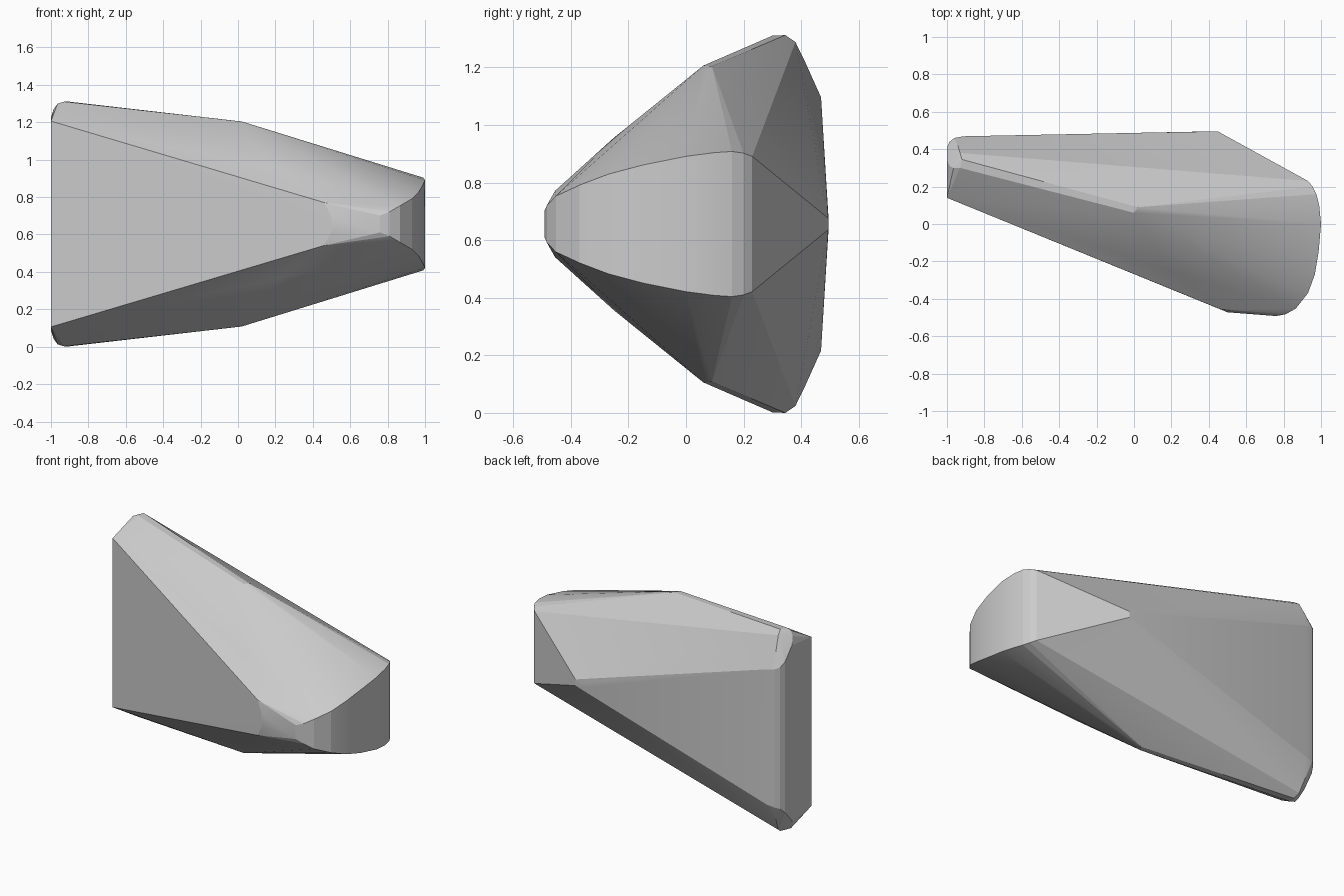
import bpy, bmesh

MID = 0.656  # height of the horizontal mirror plane

# Control points: x, y, half height (each is mirrored above and below MID)
nose = [(0.46, -0.455, 0.115), (0.50, -0.472, 0.04), (0.20, -0.25, 0.30)]
rounded_end = [(0.76, -0.492, 0.045), (0.81, -0.483, 0.065), (0.865, -0.452, 0.097),
               (0.93, -0.37, 0.135), (0.967, -0.27, 0.173), (0.987, -0.15, 0.205),
               (1.0, 0.0, 0.235), (0.99, 0.10, 0.248), (0.975, 0.16, 0.252),
               (0.955, 0.20, 0.246), (0.93, 0.23, 0.235)]
ridge = [(0.0, 0.06, 0.55), (0.02, 0.09, 0.548)]
wide_end = [(-1.0, 0.14, 0.55), (-1.0, 0.34, 0.57), (-1.0, 0.41, 0.49),
            (-0.985, 0.31, 0.615), (-0.965, 0.30, 0.643), (-0.93, 0.30, 0.654),
            (-0.92, 0.345, 0.656), (-0.93, 0.38, 0.632), (-0.94, 0.415, 0.56),
            (-0.985, 0.44, 0.46), (-0.96, 0.46, 0.45), (-0.91, 0.469, 0.44)]
back_apex = [(0.45, 0.494, 0.02), (0.40, 0.495, 0.02)]

# Wedge body: tight convex skin over the control points
bm = bmesh.new()
for x, y, h in nose + rounded_end + ridge + wide_end + back_apex:
    for side in (-1, 1):
        bm.verts.new((x, y, MID + side * h))
hull = bmesh.ops.convex_hull(bm, input=bm.verts[:])
loose = [v for v in bm.verts if not v.link_faces]
bmesh.ops.delete(bm, geom=loose, context='VERTS')
bmesh.ops.recalc_face_normals(bm, faces=bm.faces[:])

mesh = bpy.data.meshes.new("wedge_body")
bm.to_mesh(mesh)
bm.free()
body = bpy.data.objects.new("wedge_body", mesh)
bpy.context.collection.objects.link(body)

# Soft facets, crisp main edges
bpy.context.view_layer.objects.active = body
body.select_set(True)
bpy.ops.object.shade_smooth_by_angle(angle=0.2)
